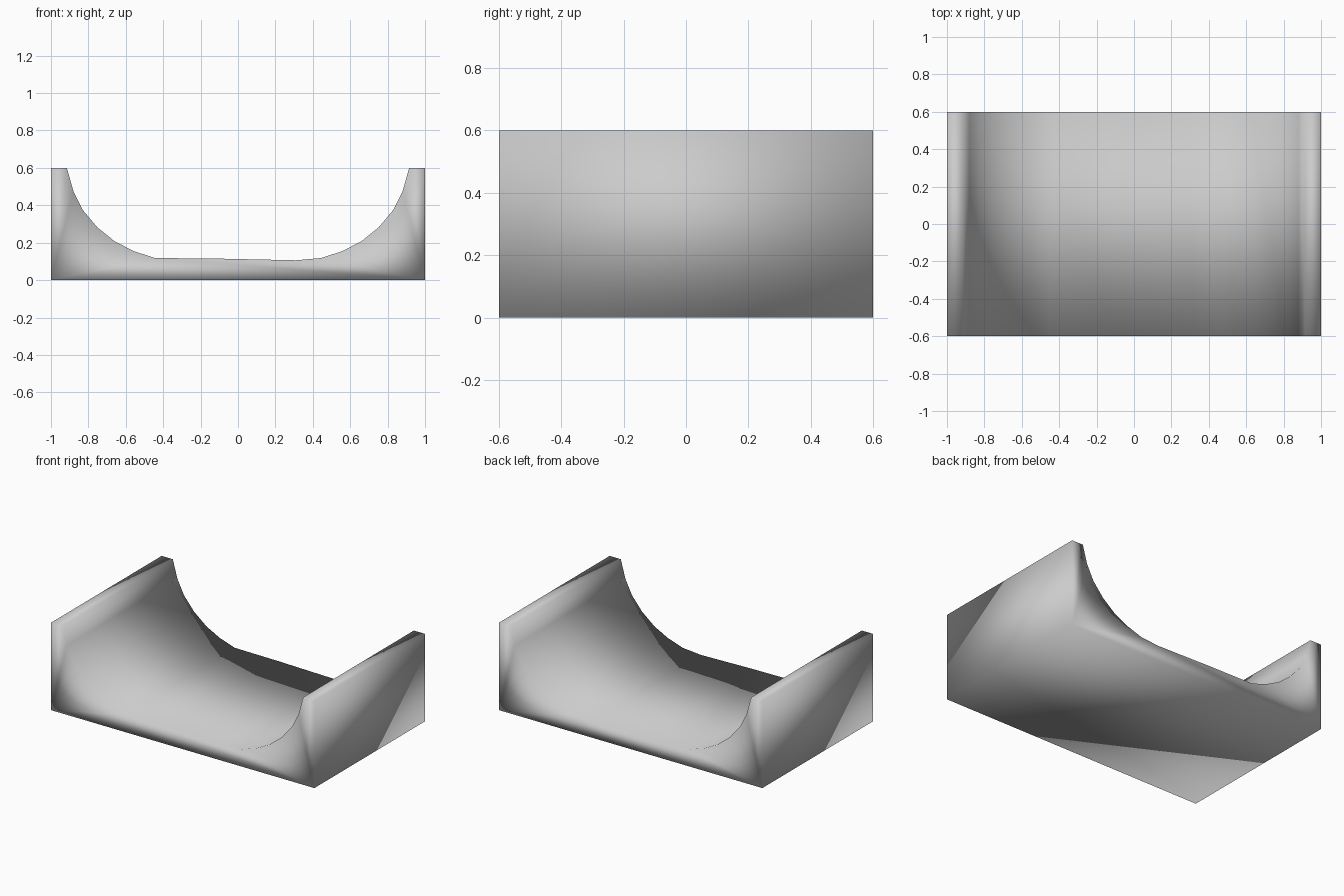
import bpy, bmesh

cube = bpy.data.objects.get("Cube")
if cube:
    bpy.data.objects.remove(cube, do_unlink=True)

HALF_DEPTH = 0.6

# Plain grey material
grey = bpy.data.materials.new("light_grey")
grey.use_nodes = True
colour = (0.6, 0.6, 0.6, 1)
grey.diffuse_color = colour
grey.node_tree.nodes["Principled BSDF"].inputs["Base Color"].default_value = colour

# Curved inner wall from the rim down to the floor, used on both sides
wall = [(0.915, 0.6), (0.88, 0.475), (0.83, 0.375), (0.753, 0.283),
        (0.66, 0.208), (0.558, 0.155), (0.444, 0.118)]
# Floor has a very shallow dip toward one side
floor = [(0.31, 0.106), (-0.11, 0.115)]
profile = ([(-1, 0), (1, 0), (1, 0.6)] + wall + floor
           + [(-x, z) for x, z in reversed(wall)] + [(-1, 0.6)])

# Extrude the cross-section front to back
bm = bmesh.new()
front = bm.faces.new([bm.verts.new((x, -HALF_DEPTH, z)) for x, z in profile])
result = bmesh.ops.extrude_face_region(bm, geom=[front], use_keep_orig=True)
moved = [v for v in result["geom"] if isinstance(v, bmesh.types.BMVert)]
bmesh.ops.translate(bm, verts=moved, vec=(0, 2 * HALF_DEPTH, 0))
bmesh.ops.recalc_face_normals(bm, faces=bm.faces)

# Soft shading runs over every edge
for face in bm.faces:
    face.smooth = True

mesh = bpy.data.meshes.new("curved_trough")
bm.to_mesh(mesh)
bm.free()
mesh.materials.append(grey)
trough = bpy.data.objects.new("curved_trough", mesh)
bpy.context.collection.objects.link(trough)
